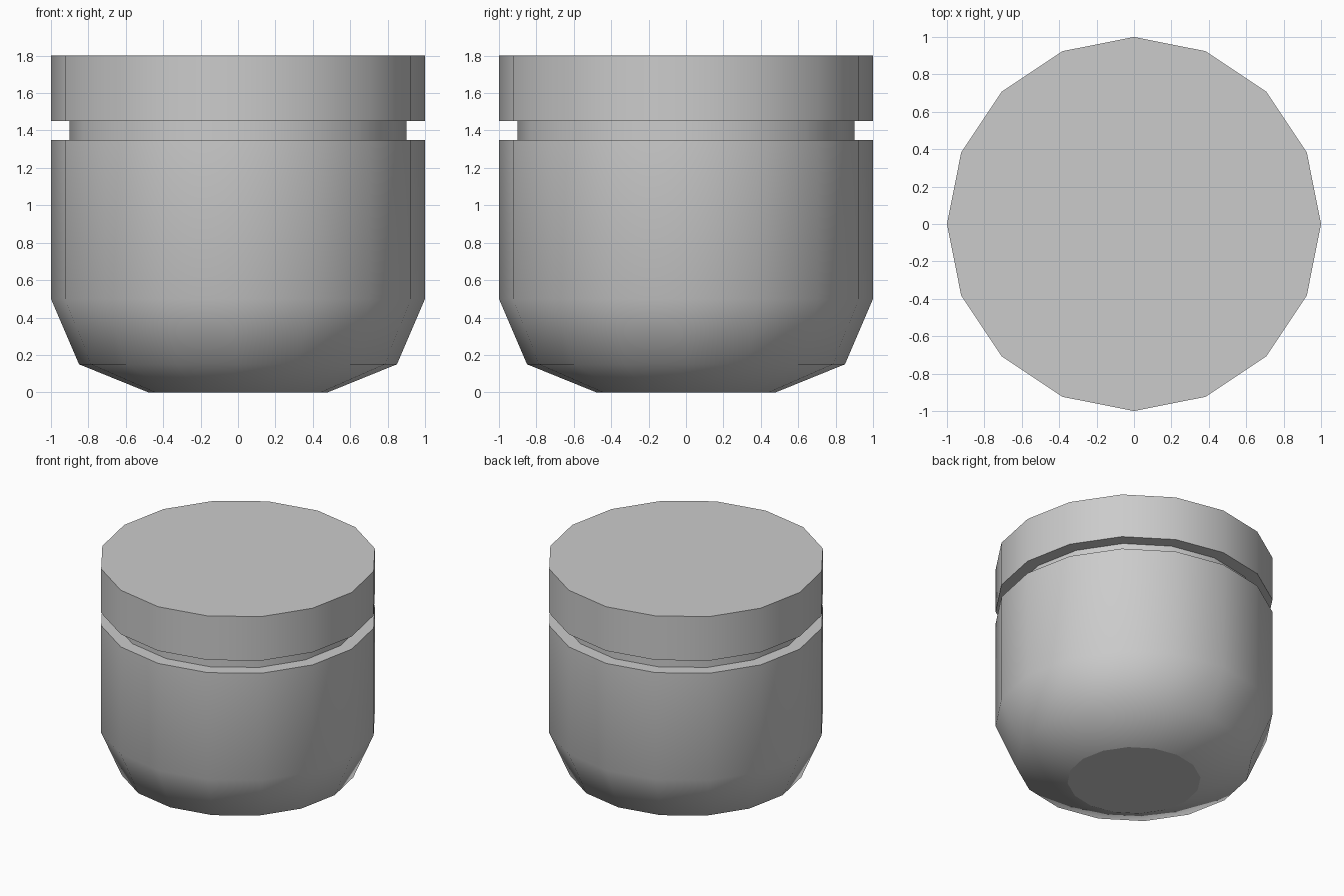
import bpy, bmesh, math

if "Cube" in bpy.data.objects:
    bpy.data.objects.remove(bpy.data.objects["Cube"])

SIDES = 16


def lathe(name, profile):
    """Closed 16-sided turned solid from (radius, height) points, bottom to top."""
    bm = bmesh.new()
    rings = []
    for r, z in profile:
        rings.append([bm.verts.new((r * math.cos(2 * math.pi * i / SIDES),
                                    r * math.sin(2 * math.pi * i / SIDES), z))
                      for i in range(SIDES)])
    for low, high in zip(rings, rings[1:]):
        for i in range(SIDES):
            j = (i + 1) % SIDES
            bm.faces.new((low[i], low[j], high[j], high[i])).smooth = True
    # flat end caps
    caps = [bm.faces.new(rings[0][::-1]), bm.faces.new(rings[-1])]
    # rounded sides stay smooth, steps and rims stay crisp
    bm.normal_update()
    for e in bm.edges:
        e.smooth = e.calc_face_angle() < math.radians(50)
    for cap in caps:
        for e in cap.edges:
            e.smooth = False
    mesh = bpy.data.meshes.new(name)
    bm.to_mesh(mesh)
    bm.free()
    obj = bpy.data.objects.new(name, mesh)
    bpy.context.collection.objects.link(obj)
    return obj


# rounded jar body with its recessed neck, which runs up inside the lid
lathe("jar_body", [(0.48, 0), (0.85, 0.15), (1, 0.5), (1, 1.35), (0.9, 1.35), (0.9, 1.5)])

# flat disc lid
lathe("lid", [(1, 1.45), (1, 1.8)])
